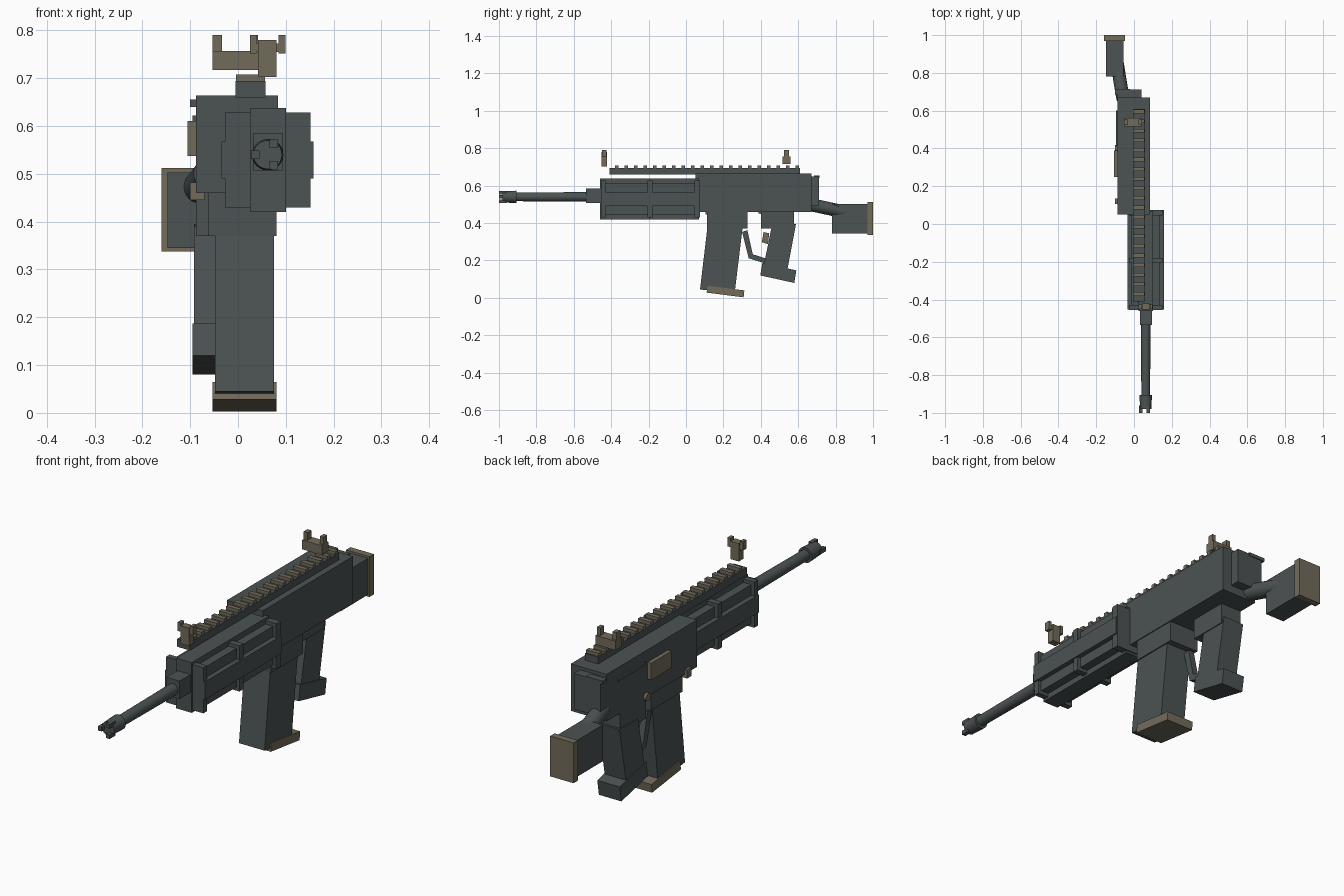
import bpy, bmesh, math
from mathutils import Vector


def material(name, rgb):
    m = bpy.data.materials.new(name)
    m.diffuse_color = (*rgb, 1)
    return m


GREY = material("gunmetal grey", (0.072, 0.085, 0.087))
TAN = material("dull tan", (0.17, 0.148, 0.105))


def finish(name, bm, mat, smooth=False):
    bmesh.ops.recalc_face_normals(bm, faces=bm.faces)
    me = bpy.data.meshes.new(name)
    bm.to_mesh(me)
    bm.free()
    me.materials.append(mat)
    ob = bpy.data.objects.new(name, me)
    bpy.context.collection.objects.link(ob)
    if smooth:
        bpy.context.view_layer.objects.active = ob
        ob.select_set(True)
        bpy.ops.object.shade_smooth_by_angle(angle=math.radians(35))
        ob.select_set(False)
    return ob


def add_box(bm, x, y, z):
    r = bmesh.ops.create_cube(bm, size=1)
    for v in r["verts"]:
        for i, (a, b) in enumerate((x, y, z)):
            v.co[i] = a if v.co[i] < 0 else b


def boxes(name, mat, *items):
    bm = bmesh.new()
    for it in items:
        add_box(bm, *it)
    return finish(name, bm, mat)


def slab(name, mat, x, outline):
    """Side profile of (y, z) points, extruded across x."""
    bm = bmesh.new()
    f = bm.faces.new([bm.verts.new((x[0], y, z)) for y, z in outline])
    r = bmesh.ops.extrude_face_region(bm, geom=[f])
    for v in r["geom"]:
        if isinstance(v, bmesh.types.BMVert):
            v.co.x = x[1]
    return finish(name, bm, mat)


def rod(name, mat, a, b, r1, r2=None, sides=24):
    a, b = Vector(a), Vector(b)
    bm = bmesh.new()
    bmesh.ops.create_cone(bm, cap_ends=True, segments=sides, radius1=r1,
                          radius2=r2 or r1, depth=(b - a).length)
    q = (b - a).to_track_quat('Z', 'Y')
    for v in bm.verts:
        v.co = q @ v.co + (a + b) / 2
    return finish(name, bm, mat, True)


# Barrel and muzzle
BX, BZ = 0.062, 0.54
rod("barrel", GREY, (BX, -0.46, BZ), (BX, -0.93, BZ), 0.026, 0.023)
rod("muzzle_body", GREY, (BX, -0.905, BZ), (BX, -0.98, BZ), 0.033, 0.03)
bm = bmesh.new()
for deg in (60, 180, 300):
    a = math.radians(deg)
    cx, cz = BX + 0.026 * math.cos(a), BZ + 0.026 * math.sin(a)
    add_box(bm, (cx - 0.009, cx + 0.009), (-1.0, -0.96), (cz - 0.009, cz + 0.009))
finish("muzzle_prongs", bm, GREY)
boxes("gas_block", GREY, ((0.031, 0.094), (-0.535, -0.44), (0.507, 0.585)))

# Handguard: recessed core, three frames, four long ribs
boxes("handguard_core", GREY, ((-0.012, 0.137), (-0.45, 0.06), (0.445, 0.613)))
boxes("handguard_frames", GREY,
      *[((-0.027, 0.152), y, (0.43, 0.628))
        for y in ((-0.455, -0.43), (-0.207, -0.18), (0.045, 0.075))])
boxes("handguard_ribs", GREY,
      ((-0.034, 0.158), (-0.453, 0.073), (0.49, 0.567)),
      ((0.025, 0.10), (-0.46, 0.07), (0.42, 0.638)))

# Receiver with rear cap
boxes("receiver", GREY, ((-0.088, 0.084), (0.05, 0.67), (0.46, 0.664)))
boxes("receiver_rear_cap", GREY, ((-0.087, 0.04), (0.66, 0.712), (0.495, 0.65)),
      ((-0.10, -0.02), (0.685, 0.715), (0.64, 0.655)))
boxes("side_lip", GREY, ((-0.095, -0.08), (0.41, 0.6), (0.608, 0.622)))
boxes("port_cover", TAN, ((-0.106, -0.08), (0.25, 0.39), (0.537, 0.61)))
boxes("bolt_button", TAN, ((-0.10, -0.07), (0.105, 0.135), (0.445, 0.482)))
rod("safety_button", TAN, (-0.075, 0.40, 0.465), (-0.1, 0.40, 0.465), 0.017, sides=16)

# Top rail with teeth
boxes("top_rail", GREY, ((-0.005, 0.057), (-0.41, 0.61), (0.66, 0.694)))
boxes("rail_teeth", TAN,
      *[((-0.004, 0.056), (-0.37 + i * 0.0508 - 0.01, -0.37 + i * 0.0508 + 0.01),
         (0.69, 0.708)) for i in range(20)])

# Sights
boxes("rear_sight", TAN, ((-0.053, 0.042), (0.515, 0.56), (0.717, 0.757)),
      ((-0.053, -0.033), (0.525, 0.552), (0.75, 0.79)),
      ((0.025, 0.042), (0.525, 0.552), (0.75, 0.79)))
boxes("front_sight", TAN, ((0.042, 0.081), (-0.453, -0.422), (0.702, 0.78)),
      ((0.025, 0.039), (-0.45, -0.425), (0.752, 0.79)),
      ((0.085, 0.099), (-0.45, -0.425), (0.752, 0.79)),
      ((0.035, 0.088), (-0.448, -0.427), (0.755, 0.772)))

# Magazine
boxes("magazine_well", GREY, ((-0.063, 0.08), (0.113, 0.33), (0.37, 0.47)))
slab("magazine", GREY, (-0.048, 0.075),
     [(0.117, 0.40), (0.302, 0.40), (0.302, 0.37), (0.26, 0.025), (0.075, 0.045)])
slab("magazine_base", TAN, (-0.053, 0.08),
     [(0.115, 0.065), (0.312, 0.04), (0.308, 0.003), (0.11, 0.028)])

# Trigger group and grip
slab("trigger_guard", GREY, (-0.045, -0.017),
     [(0.30, 0.353), (0.328, 0.362), (0.357, 0.233), (0.43, 0.21),
      (0.43, 0.182), (0.335, 0.212)])
slab("trigger", TAN, (-0.043, -0.019),
     [(0.415, 0.352), (0.445, 0.345), (0.438, 0.288), (0.405, 0.297)])
boxes("grip_mount", GREY, ((-0.088, 0.014), (0.40, 0.577), (0.37, 0.47)))
slab("grip", GREY, (-0.092, 0.01),
     [(0.46, 0.39), (0.588, 0.395), (0.54, 0.14), (0.415, 0.17)])
slab("grip_base", GREY, (-0.095, 0.013),
     [(0.408, 0.187), (0.545, 0.157), (0.59, 0.147), (0.579, 0.08), (0.397, 0.12)])

# Stock
rod("stock_tube", GREY, (-0.058, 0.66, 0.50), (-0.097, 0.90, 0.448), 0.035)
boxes("stock", GREY, ((-0.147, -0.055), (0.78, 0.975), (0.345, 0.503)))
boxes("butt_pad", TAN, ((-0.16, -0.048), (0.97, 1.0), (0.337, 0.512)))
